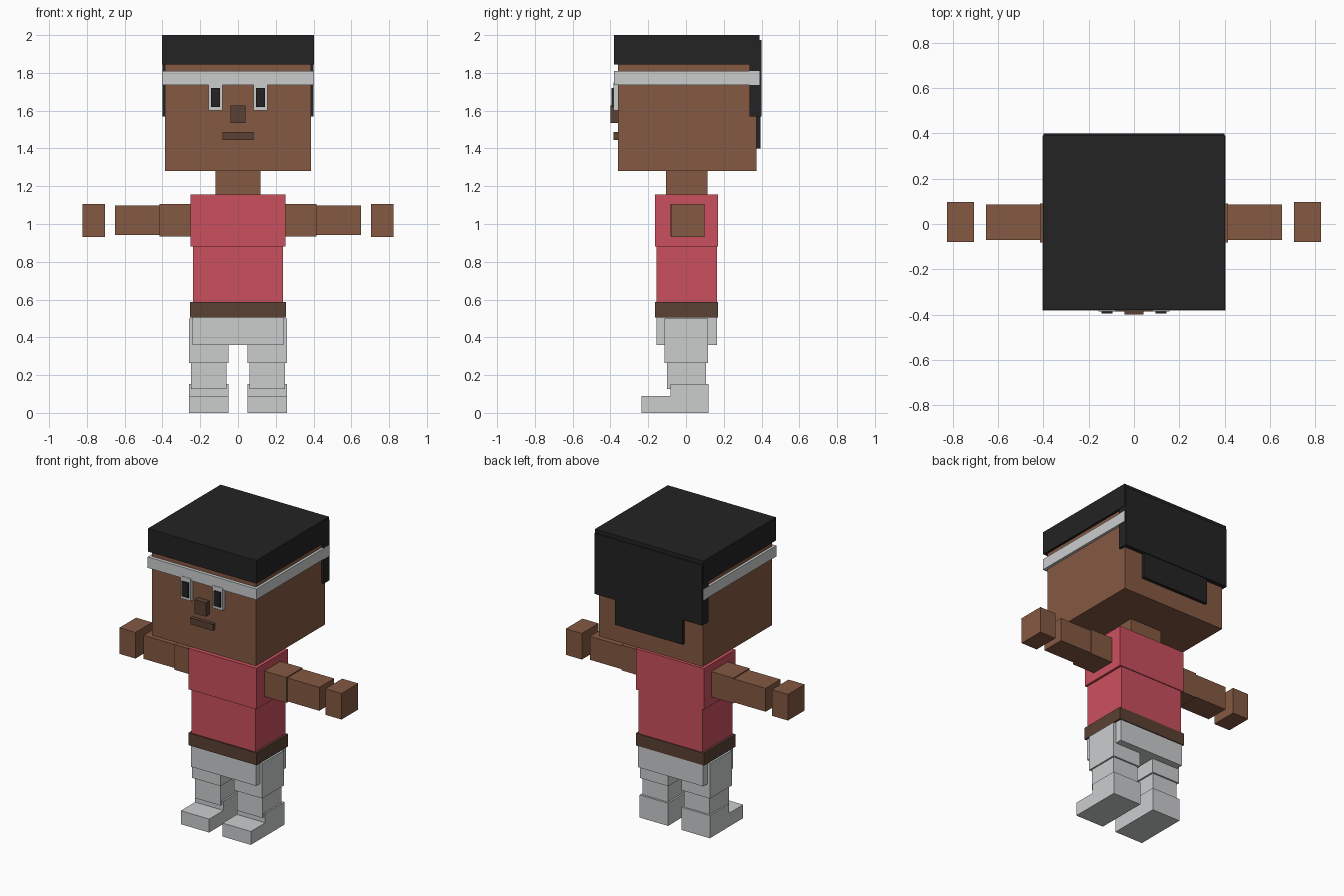
import bpy
import bmesh

if "Cube" in bpy.data.objects:
    bpy.data.objects.remove(bpy.data.objects["Cube"])


def material(name, rgb):
    """Flat colour from 0-255 sRGB values."""
    def linear(c):
        c /= 255
        return c / 12.92 if c <= 0.04045 else ((c + 0.055) / 1.055) ** 2.4
    m = bpy.data.materials.new(name)
    m.diffuse_color = (*[linear(c) for c in rgb], 1)
    m.use_nodes = True
    m.node_tree.nodes["Principled BSDF"].inputs["Base Color"].default_value = m.diffuse_color
    return m


skin = material("skin brown", (133, 89, 66))
dark = material("dark brown", (91, 65, 52))
red = material("shirt red", (203, 80, 94))
grey = material("light grey", (203, 205, 206))
black = material("hair black", (35, 35, 35))


def finish(name, bm, mat):
    bmesh.ops.recalc_face_normals(bm, faces=bm.faces)
    mesh = bpy.data.meshes.new(name)
    bm.to_mesh(mesh)
    bm.free()
    mesh.materials.append(mat)
    obj = bpy.data.objects.new(name, mesh)
    bpy.context.collection.objects.link(obj)


def box(name, mat, x, y, z):
    """Box given by its (min, max) range on each axis."""
    bm = bmesh.new()
    bmesh.ops.create_cube(bm, size=1)
    for v in bm.verts:
        v.co = [r[0] if c < 0 else r[1] for c, r in zip(v.co, (x, y, z))]
    finish(name, bm, mat)


def block(name, mat, half, y, z):
    """Box centred on x."""
    box(name, mat, (-half, half), y, z)


def pair(name, mat, x, y, z):
    """Box on the +x side and its mirror image."""
    box(name + "_left", mat, x, y, z)
    box(name + "_right", mat, (-x[1], -x[0]), y, z)


def foot(name, x0, x1):
    """L-shaped side profile extruded across x."""
    profile = [(-0.235, 0), (0.119, 0), (0.119, 0.152),
               (-0.083, 0.152), (-0.083, 0.09), (-0.235, 0.09)]
    bm = bmesh.new()
    face = bm.faces.new([bm.verts.new((x0, y, z)) for y, z in profile])
    ext = bmesh.ops.extrude_face_region(bm, geom=[face], use_keep_orig=True)
    for v in ext["geom"]:
        if isinstance(v, bmesh.types.BMVert):
            v.co.x = x1
    finish(name, bm, grey)


# Head and neck
block("head", skin, 0.386, (-0.36, 0.373), (1.28, 1.90))
block("neck", skin, 0.118, (-0.105, 0.113), (1.13, 1.30))

# Hair and headband
block("hair_cap", black, 0.402, (-0.38, 0.39), (1.845, 2.0))
block("back_hair", black, 0.4, (0.335, 0.40), (1.57, 1.975))
block("nape_hair", black, 0.25, (0.365, 0.394), (1.40, 1.60))
block("headband", grey, 0.403, (-0.382, 0.39), (1.737, 1.81))

# Face
pair("eye_white", grey, (0.081, 0.156), (-0.385, -0.35), (1.60, 1.75))
pair("pupil", black, (0.095, 0.143), (-0.394, -0.36), (1.62, 1.72))
block("nose", dark, 0.041, (-0.40, -0.35), (1.535, 1.627))
block("mouth", dark, 0.083, (-0.385, -0.35), (1.445, 1.488))

# Torso
block("chest", red, 0.252, (-0.165, 0.17), (0.88, 1.155))
block("belly", red, 0.237, (-0.155, 0.164), (0.57, 0.89))
block("belt", dark, 0.253, (-0.165, 0.17), (0.505, 0.587))
block("hips", grey, 0.242, (-0.155, 0.164), (0.36, 0.515))

# Arms
pair("upper_arm", skin, (0.24, 0.415), (-0.081, 0.091), (0.935, 1.105))
pair("forearm", skin, (0.40, 0.652), (-0.07, 0.087), (0.941, 1.098))
pair("hand", skin, (0.705, 0.824), (-0.08, 0.097), (0.932, 1.107))

# Legs
pair("thigh", grey, (0.05, 0.26), (-0.115, 0.117), (0.265, 0.50))
pair("shin", grey, (0.061, 0.25), (-0.10, 0.106), (0.126, 0.275))
foot("foot_left", 0.05, 0.26)
foot("foot_right", -0.26, -0.05)
